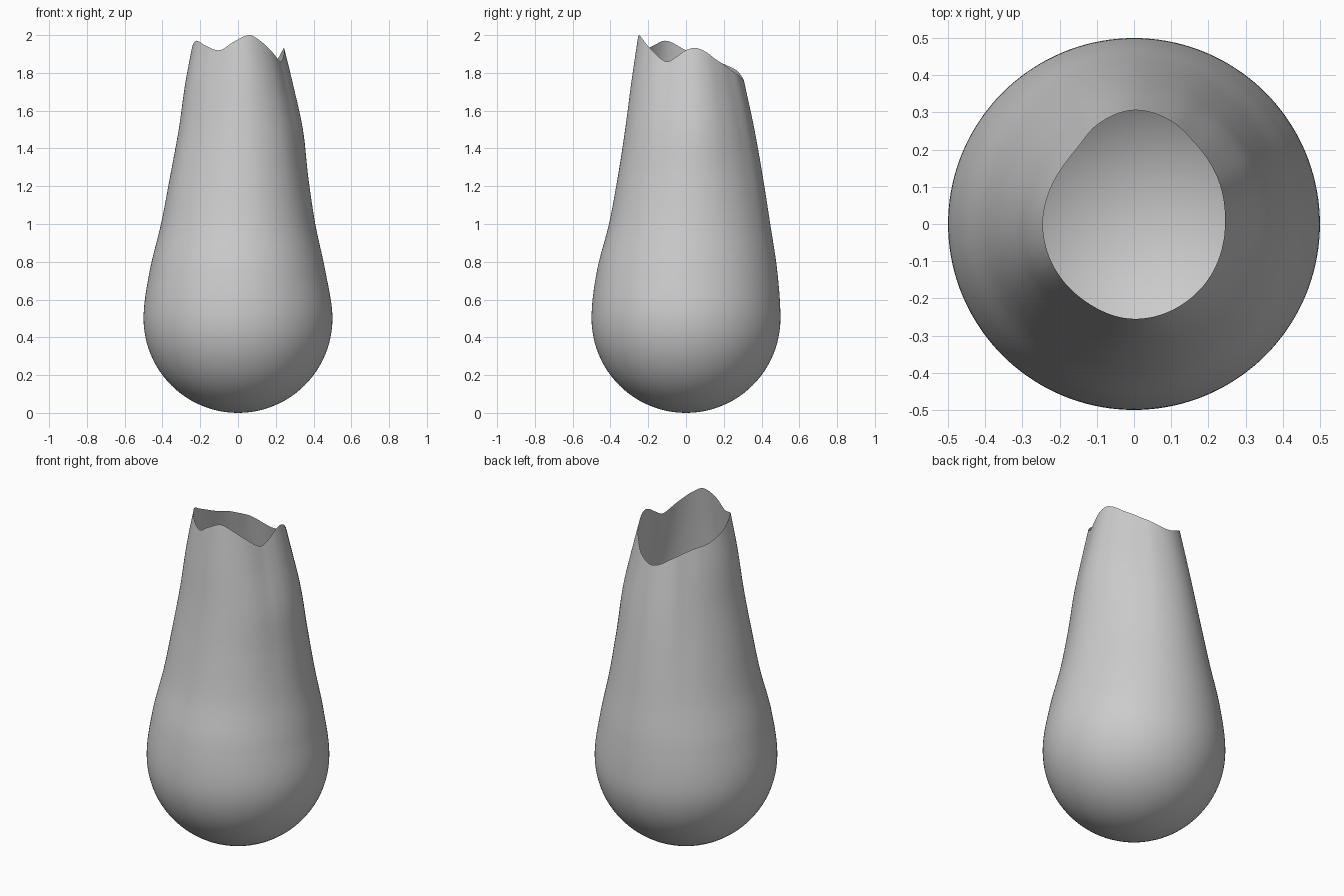
import bpy, bmesh, math

if "Cube" in bpy.data.objects:
    bpy.data.objects.remove(bpy.data.objects["Cube"])

SEG, BOWL, WALL = 144, 24, 60


def spline(pts, x, period=None):
    """Smooth cubic curve through (x, y) points, optionally periodic."""
    p = list(pts)
    if period:
        p = ([(a - period, b) for a, b in p[-3:]] + p
             + [(a + period, b) for a, b in p[:3]])

    def slope(i):
        a, b = p[max(i - 1, 0)], p[min(i + 1, len(p) - 1)]
        return (b[1] - a[1]) / (b[0] - a[0])
    i = 0
    while i < len(p) - 2 and x > p[i + 1][0]:
        i += 1
    (x0, y0), (x1, y1) = p[i], p[i + 1]
    h = x1 - x0
    t = (x - x0) / h
    return ((2*t**3 - 3*t*t + 1) * y0 + (t**3 - 2*t*t + t) * h * slope(i)
            + (3*t*t - 2*t**3) * y1 + (t**3 - t*t) * h * slope(i + 1))


# Wall radii by height on the right, back, left and front sides
LEVELS = [0.25, 0.5, 0.75, 1.0, 1.25, 1.5, 1.75, 2.0]
SIDES = [[.463, .5, .463, .410, .373, .345, .290, .228],
         [.483, .5, .483, .445, .405, .360, .306, .250],
         [.468, .5, .468, .408, .360, .314, .278, .230],
         [.472, .5, .472, .408, .361, .322, .289, .252]]
PROFILES = [list(zip(LEVELS, s)) for s in SIDES]

# Rim height and rim radius by angle (degrees from +x)
RIM_Z = [(0, 1.92), (12, 1.932), (25, 1.91), (37, 1.872), (48, 1.845), (65, 1.80),
         (88, 1.76), (113, 1.82), (135, 1.857), (155, 1.875), (180, 1.92),
         (205, 1.97), (225, 1.945), (247, 1.92), (265, 1.965), (283, 2.0),
         (296, 1.975), (312, 1.925), (335, 1.86), (348, 1.885)]
RIM_R = [(0, .245), (30, .257), (54, .273), (70, .294), (90, .306), (110, .285),
         (126, .256), (145, .245), (180, .245), (235, .245), (270, .255), (315, .25)]


def base_radius(deg, z):
    q = deg / 90
    i = int(q) % 4
    f = (1 - math.cos(math.pi * (q - int(q)))) / 2
    return (1 - f) * spline(PROFILES[i], z) + f * spline(PROFILES[(i + 1) % 4], z)


# Open vessel: round bowl below, tapering wall up to a wavy rim
bm = bmesh.new()
pole = bm.verts.new((0, 0, 0))
columns = []
for s in range(SEG):
    deg = 360 * s / SEG
    c, sn = math.cos(math.radians(deg)), math.sin(math.radians(deg))
    prof = []
    for k in range(1, BOWL):
        a = math.pi / 2 * k / BOWL
        prof.append((0.5 * math.sin(a), 0.5 - 0.5 * math.cos(a)))
    top = spline(RIM_Z, deg, 360)
    fix = spline(RIM_R, deg, 360) / base_radius(deg, top) - 1
    for k in range(WALL + 1):
        t = k / WALL
        z = 0.5 + t * (top - 0.5)
        blend = t * t * (2 - t)
        prof.append((base_radius(deg, z) * (1 + fix * blend), z))
    columns.append([bm.verts.new((r * c, r * sn, z)) for r, z in prof])
for s in range(SEG):
    a, b = columns[s], columns[(s + 1) % SEG]
    bm.faces.new((pole, b[0], a[0]))
    for k in range(len(a) - 1):
        bm.faces.new((a[k], b[k], b[k + 1], a[k + 1]))
for f in bm.faces:
    f.smooth = True

mesh = bpy.data.meshes.new("vessel")
bm.to_mesh(mesh)
bm.free()
bpy.context.collection.objects.link(bpy.data.objects.new("vessel", mesh))
